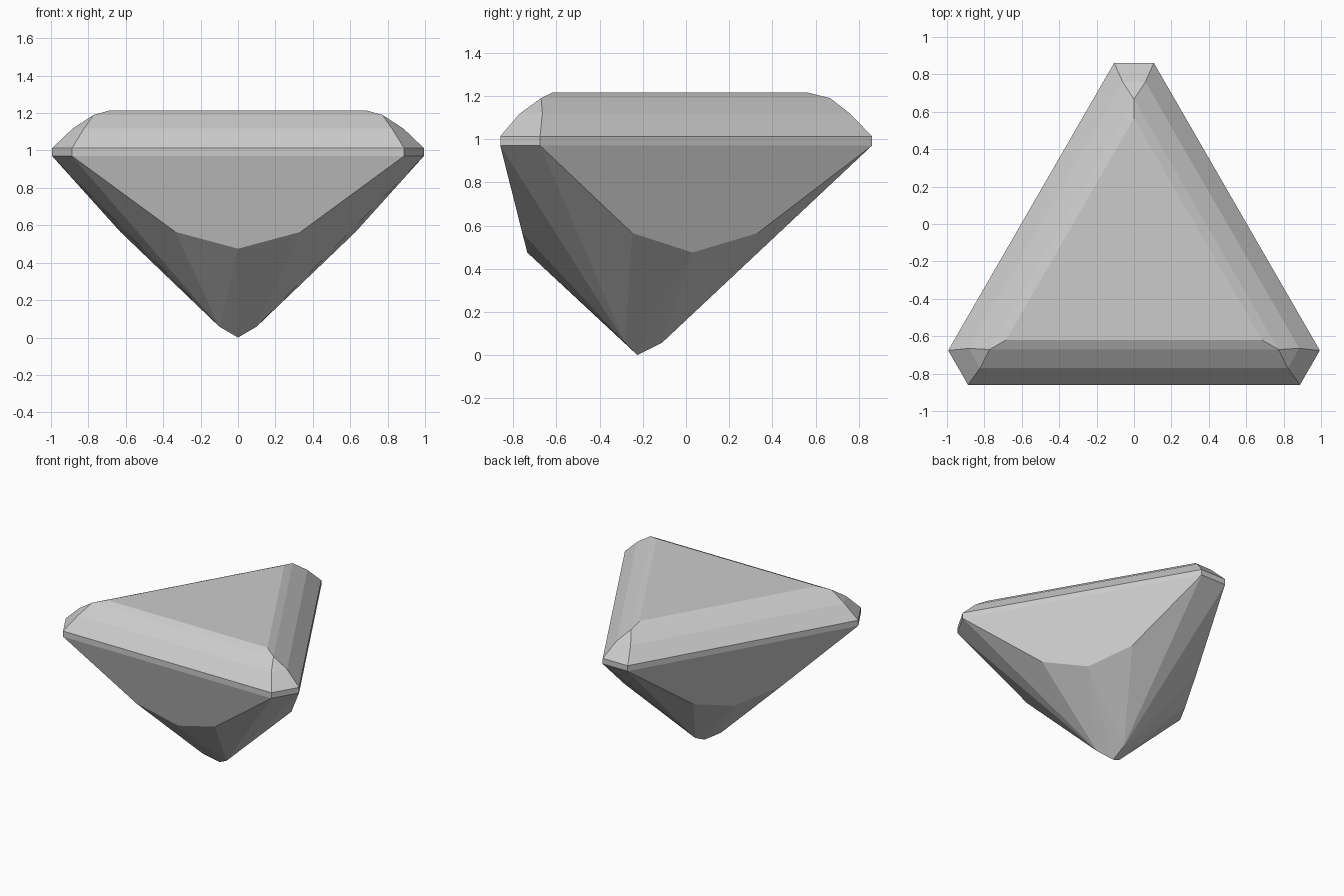
import bpy, bmesh
from math import radians, sin, cos
from mathutils import Vector, Matrix

if "Cube" in bpy.data.objects:
    bpy.data.objects.remove(bpy.data.objects["Cube"], do_unlink=True)

CENTRE_Y = -0.225   # the tip sits below the centre of the triangle
CUT = 0.635         # distance from the axis to a long girdle edge


def truncated_edge(side, corner, z):
    """Ends of the front long edge of a corner-cut triangle."""
    x = (2 * corner - side) / 3 ** 0.5
    return [Vector((x, -side, z)), Vector((-x, -side, z))]


# Girdle band, then crown steps rising to the flat table
points = []
for side, corner, z in [
    (CUT, 1.086, 0.97), (CUT, 1.086, 1.013),
    (0.545, 0.985, 1.118), (0.446, 0.892, 1.19), (0.395, 0.79, 1.215),
]:
    points += truncated_edge(side, corner, z)

# Pavilion break below the long edge, and the small facets at the tip
points += [Vector((0.335, -0.533, 0.565)), Vector((-0.335, -0.533, 0.565)),
           Vector((0, -0.51, 0.475)),
           Vector((0.115 * cos(radians(30)), -0.115 * sin(radians(30)), 0.058))]

# Repeat the pattern on three sides and close it into one faceted solid
bm = bmesh.new()
for turn in range(3):
    spin = Matrix.Rotation(radians(120 * turn), 3, "Z")
    for p in points:
        bm.verts.new(spin @ p)
bm.verts.new((0, 0, 0))
bmesh.ops.remove_doubles(bm, verts=bm.verts[:], dist=0.002)
bmesh.ops.convex_hull(bm, input=bm.verts[:])
bmesh.ops.dissolve_limit(bm, angle_limit=radians(1.5),
                         verts=bm.verts[:], edges=bm.edges[:])
bmesh.ops.translate(bm, verts=bm.verts[:], vec=(0, CENTRE_Y, 0))
bmesh.ops.recalc_face_normals(bm, faces=bm.faces[:])

mesh = bpy.data.meshes.new("triangular_gem")
bm.to_mesh(mesh)
bm.free()
gem = bpy.data.objects.new("triangular_gem", mesh)
bpy.context.collection.objects.link(gem)

# Plain pale grey
grey = bpy.data.materials.new("pale_grey")
grey.use_nodes = True
colour = (0.6, 0.6, 0.6, 1)
grey.diffuse_color = colour
grey.node_tree.nodes["Principled BSDF"].inputs["Base Color"].default_value = colour
mesh.materials.append(grey)
